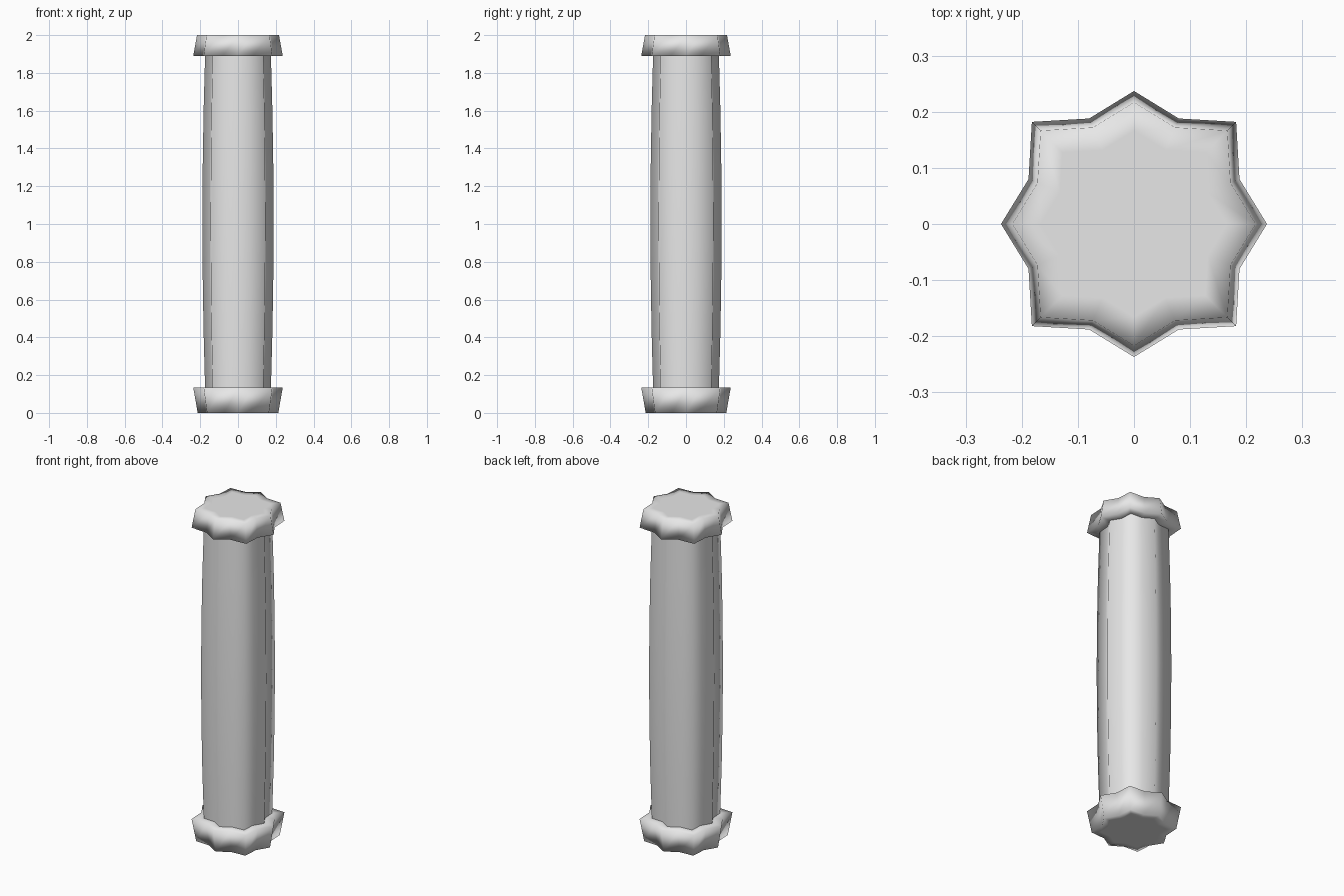
import bpy, bmesh

if "Cube" in bpy.data.objects:
    bpy.data.objects.remove(bpy.data.objects["Cube"])

# one shared plain stone material
stone = bpy.data.materials.new("light grey stone")
stone.diffuse_color = (0.8, 0.8, 0.8, 1)
stone.use_nodes = True
stone.node_tree.nodes["Principled BSDF"].inputs["Base Color"].default_value = stone.diffuse_color

# eight-pointed star outline: quarter repeated four times
QUARTER = [(0.237, 0), (0.188, 0.08), (0.182, 0.182), (0.08, 0.188)]
STAR = []
for _ in range(4):
    STAR += QUARTER
    QUARTER = [(-y, x) for x, y in QUARTER]


def star_loft(name, sections, closed):
    """Skin scaled copies of the star through (z, scale) sections."""
    bm = bmesh.new()
    rings = [[bm.verts.new((x * s, y * s, z)) for x, y in STAR] for z, s in sections]
    n = len(STAR)
    for a, b in zip(rings, rings[1:]):
        for i in range(n):
            j = (i + 1) % n
            bm.faces.new((a[i], a[j], b[j], b[i]))
    if closed:
        bm.faces.new(rings[0][::-1])
        bm.faces.new(rings[-1])
    for f in bm.faces:
        f.smooth = True
    me = bpy.data.meshes.new(name)
    bm.to_mesh(me)
    bm.free()
    me.materials.append(stone)
    ob = bpy.data.objects.new(name, me)
    bpy.context.collection.objects.link(ob)
    return ob


# flared foot, inset rings soften the flat ends
star_loft("column_base", [(0, 0.7), (0, 0.9), (0.135, 1), (0.135, 0.72)], True)

# shaft with a slight swelling at mid height
shaft = []
for k in range(7):
    t = k / 6
    shaft.append((0.13 + 1.765 * t, 0.735 + 0.06 * 4 * t * (1 - t)))
star_loft("column_shaft", shaft, False)

# capital, tapering upward
star_loft("column_capital", [(1.89, 0.72), (1.89, 1), (2, 0.915), (2, 0.7)], True)
